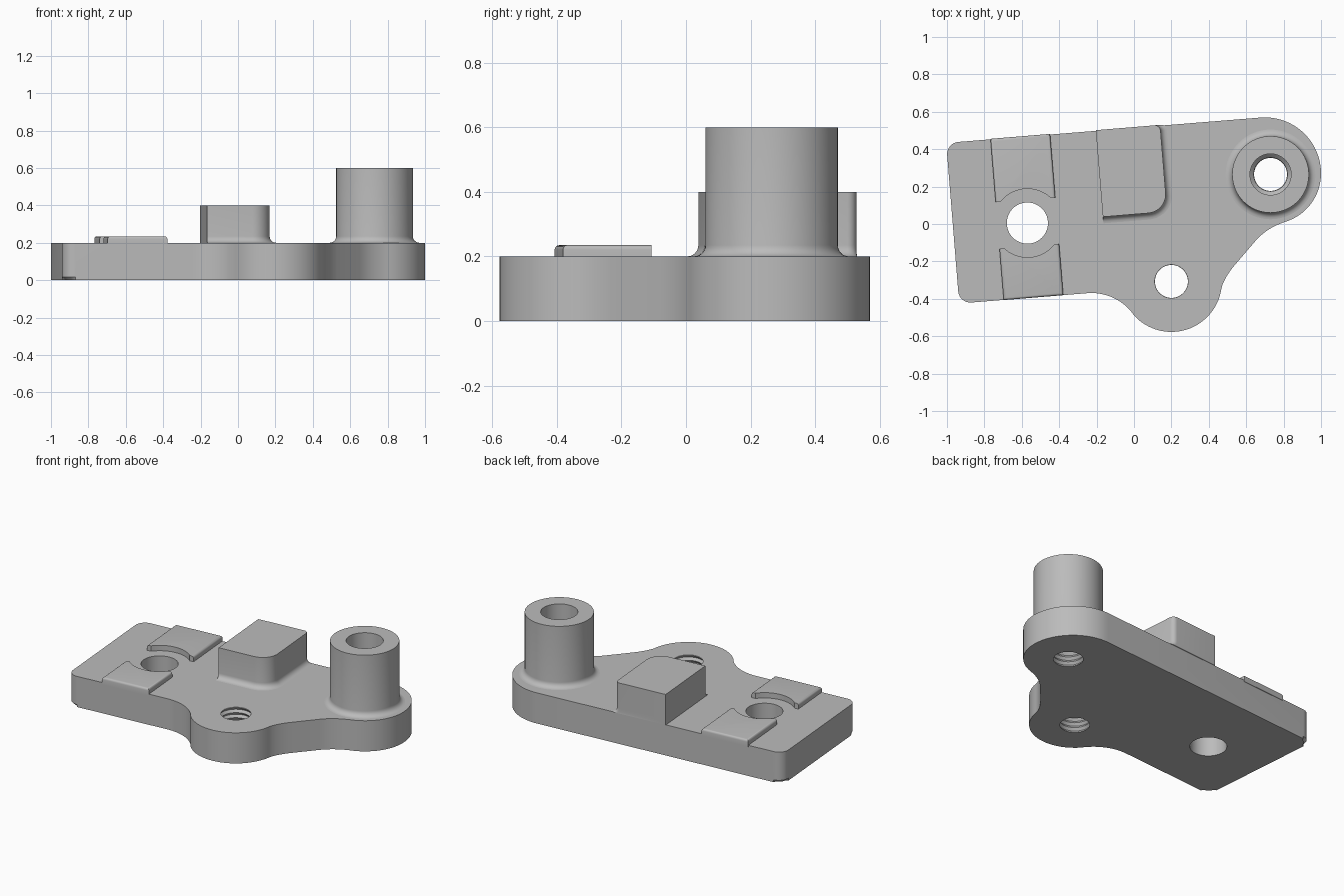
import bpy, bmesh
from math import sin, cos, radians, asin, degrees, pi
from mathutils import Matrix, Vector

if "Cube" in bpy.data.objects:
    bpy.data.objects.remove(bpy.data.objects["Cube"])

grey = bpy.data.materials.new("plain_grey")
grey.use_nodes = True
GREY = (0.5, 0.5, 0.5, 1)
grey.diffuse_color = GREY
grey.node_tree.nodes["Principled BSDF"].inputs["Base Color"].default_value = GREY

TILT = 4.7                      # the straight edges lean by this angle
PLATE_TOP = 0.2
HOLE, EAR, BOSS = (-0.57, 0.005), (0.2, -0.307), (0.73, 0.265)
BACK, FRONT = 0.465, -0.40      # straight edges, measured from the plain hole
LOCAL = Matrix.Translation((*HOLE, 0)) @ Matrix.Rotation(radians(TILT), 4, 'Z')


def arc(c, r, a0, a1, n=16):
    angles = [radians(a0 + (a1 - a0) * i / n) for i in range(n + 1)]
    return [(c[0] + r * cos(a), c[1] + r * sin(a)) for a in angles]


def blend(p, q, s, n=10):
    p, q, s = Vector(p), Vector(q), Vector(s)
    ts = [i / n for i in range(n + 1)]
    return [tuple(p * (1 - t) ** 2 + q * 2 * t * (1 - t) + s * t * t) for t in ts]


def finish(name, bm, matrix=None):
    bmesh.ops.recalc_face_normals(bm, faces=bm.faces)
    mesh = bpy.data.meshes.new(name)
    if matrix:
        bm.transform(matrix)
    bm.to_mesh(mesh)
    bm.free()
    ob = bpy.data.objects.new(name, mesh)
    bpy.context.collection.objects.link(ob)
    mesh.materials.append(grey)
    return ob


def stack(rings, caps=True, loop=False):
    """Skin a list of equally long 3D rings."""
    bm = bmesh.new()
    rows = [[bm.verts.new(p) for p in ring] for ring in rings]
    n = len(rows[0])
    if loop:
        rows.append(rows[0])
    for low, high in zip(rows, rows[1:]):
        for i in range(n):
            j = (i + 1) % n
            bm.faces.new((low[i], low[j], high[j], high[i]))
    if caps:
        bm.faces.new(rows[0][::-1])
        bm.faces.new(rows[-1])
    return bm


def lathe(centre, profile, loop=False):
    rings = [[(x, y, z) for x, y in arc(centre, r, 0, 360, 64)[:-1]] for r, z in profile]
    return stack(rings, not loop, loop)


def prism(outline, z0, z1):
    return stack([[(x, y, z) for x, y in outline] for z in (z0, z1)])


def thread(z0, z1, pitch=0.033):
    """Zigzag profile of a threaded hole."""
    steps = round((z1 - z0) / pitch * 2)
    return [(0.088 if i % 2 == 0 else 0.1, z0 + (z1 - z0) * i / steps)
            for i in range(steps + 1)]


def smooth(ob):
    bpy.ops.object.select_all(action='DESELECT')
    ob.select_set(True)
    bpy.context.view_layer.objects.active = ob
    bpy.ops.object.shade_smooth_by_angle(angle=radians(28))


# Base plate: tilted straight edges, two round lobes and concave blends
outline = (
    arc((-0.875, -0.355), 0.065, 180 + TILT, 270 + TILT, 8)
    + arc((-0.227, -0.645), 0.276, 90 + TILT, 38.5)
    + arc(EAR, 0.27, 218.5, 350, 32)[1:]
    + blend((0.466, -0.352), (0.475, -0.30), (0.53, -0.23))[1:]
    + blend((0.65, -0.09), (0.71, -0.02), (0.813, 0.013))
    + arc((0.73, 0.27), 0.27, -72, 0)[1:]
    + arc((0.70, 0.27), 0.30, 0, 90 + TILT, 24)[1:]
    + arc((-0.934, 0.374), 0.065, 90 + TILT, 180 + TILT, 8)
)
bm = prism(outline, 0, PLATE_TOP)
rim = [e for e in bm.edges if all(v.co.z < 0.001 for v in e.verts)]
bmesh.ops.bevel(bm, geom=rim, offset=0.016, segments=1, affect='EDGES')
plate = finish("base_plate", bm)

# Plain hole and two threaded holes cut through the plate
cutters = {
    "plain_hole_cutter": (HOLE, [(0.11, -0.1), (0.11, 0.3)]),
    "ear_thread_cutter": (EAR, thread(-0.033, 0.231)),
    "boss_thread_cutter": (BOSS, thread(-0.033, 0.231)),
}
for name, (centre, profile) in cutters.items():
    cutter = finish(name, lathe(centre, profile))
    cutter.hide_render = True
    mod = plate.modifiers.new(name, 'BOOLEAN')
    mod.operation = 'DIFFERENCE'
    mod.solver = 'EXACT'
    mod.object = cutter
    bpy.context.view_layer.objects.active = plate
    bpy.ops.object.modifier_apply(modifier=name)
    bpy.data.objects.remove(cutter)
smooth(plate)

# Round boss: flared foot, wide bore above the thread
R, F = 0.205, 0.035
foot = arc((R + F, PLATE_TOP + F), F, 270, 180, 6)
bore = [(R, 0.6), (0.11, 0.6), (0.11, 0.27), (0.09, 0.25), (0.09, PLATE_TOP)]
smooth(finish("round_boss", lathe(BOSS, foot + bore, loop=True)))


# Tall block: flared foot on its front and right sides, flush at the back
def block_ring(z, o):
    left, right, front, r = 0.405, 0.75 + o, -o, 0.1 + o
    pts = ([(left, front)]
           + arc((right - r, front + r), r, 270, 360, 10)
           + arc((right - 0.03, BACK - 0.03), 0.03, 0, 90, 5)
           + [(left, BACK)])
    return [(x, y, z) for x, y in pts]


steps = [radians(90 * i / 6) for i in range(7)]
rings = [block_ring(PLATE_TOP + F * (1 - cos(a)), F * (1 - sin(a))) for a in steps]
smooth(finish("tall_block", stack(rings + [block_ring(0.4, 0)]), LOCAL))

# Low pads either side of the plain hole, hollowed around it
W, GAP, CLEAR = 0.16, 0.125, 0.183
start = degrees(asin(GAP / CLEAR))
for name, side, outer in (("back_pad", 1, BACK), ("front_pad", -1, -FRONT)):
    pts = ([(-W, outer), (-W, GAP)]
           + arc((0, 0), CLEAR, 180 - start, start, 20)
           + [(W, GAP), (W, outer)])
    bm = prism([(x, y * side) for x, y in pts], PLATE_TOP - 0.01, 0.235)
    edges = [e for e in bm.edges
             if all(v.co.z > PLATE_TOP and abs(abs(v.co.x) - W) < 0.001 for v in e.verts)]
    bmesh.ops.bevel(bm, geom=edges, offset=0.014, segments=4, profile=0.5, affect='EDGES')
    smooth(finish(name, bm, LOCAL))
